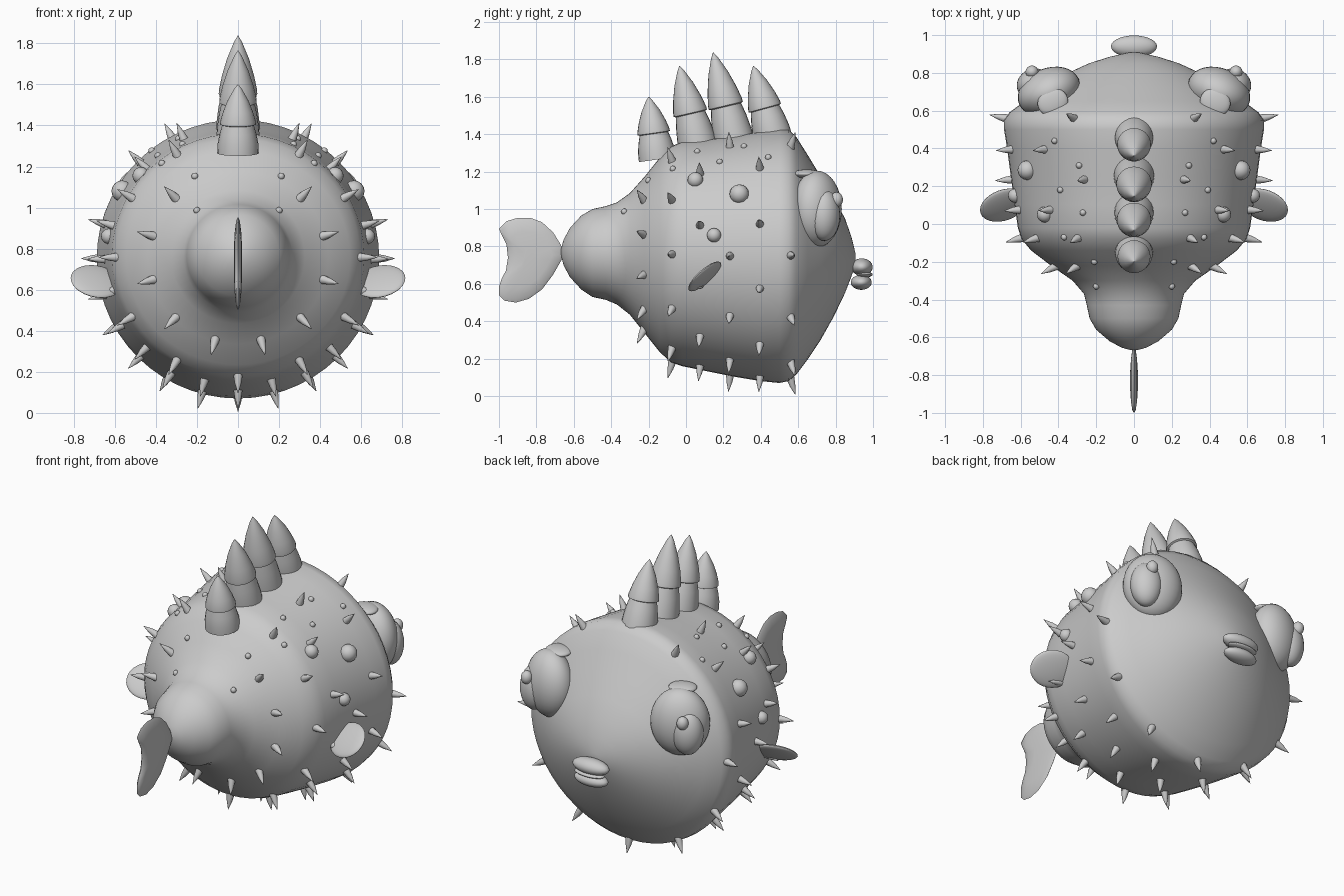
import bpy, bmesh, math
from mathutils import Vector, Matrix

if "Cube" in bpy.data.objects:
    bpy.data.objects.remove(bpy.data.objects["Cube"])

grey = bpy.data.materials.new("plain grey")
grey.diffuse_color = (0.6, 0.6, 0.6, 1)
grey.use_nodes = True
grey.node_tree.nodes["Principled BSDF"].inputs["Base Color"].default_value = grey.diffuse_color


def finish(name, bm, angle=40):
    bmesh.ops.recalc_face_normals(bm, faces=bm.faces)
    me = bpy.data.meshes.new(name)
    bm.to_mesh(me)
    bm.free()
    me.materials.append(grey)
    ob = bpy.data.objects.new(name, me)
    bpy.context.collection.objects.link(ob)
    bpy.ops.object.select_all(action='DESELECT')
    bpy.context.view_layer.objects.active = ob
    ob.select_set(True)
    bpy.ops.object.shade_smooth_by_angle(angle=math.radians(angle))
    return ob


def frame(centre, x, y, z):
    m = Matrix((x, y, z)).transposed().to_4x4()
    m.translation = centre
    return m


def aim(centre, direction):
    return Matrix.Translation(centre) @ Vector(direction).to_track_quat('Z', 'Y').to_matrix().to_4x4()


def ellipsoid(bm, matrix, radii, seg=20):
    bmesh.ops.create_uvsphere(bm, u_segments=seg, v_segments=max(6, seg // 2), radius=1,
                              matrix=matrix @ Matrix.Diagonal((*radii, 1)))


def lathe(bm, matrix, profile, seg=24):
    rings = [[bm.verts.new(matrix @ Vector((r * math.cos(t), r * math.sin(t), h)))
              for t in (2 * math.pi * i / seg for i in range(seg))] for r, h in profile]
    for a, b in zip(rings, rings[1:]):
        for i in range(seg):
            j = (i + 1) % seg
            bm.faces.new((a[i], a[j], b[j], b[i]))
    bm.faces.new(rings[0])
    bm.faces.new(rings[-1])


# Body stations: y, bottom z, top z, half width
STATIONS = [(-.668, .755, .785, .015), (-.655, .70, .835, .065), (-.62, .635, .90, .13),
            (-.56, .57, .965, .20), (-.50, .53, 1.0, .235), (-.43, .515, 1.015, .25),
            (-.37, .49, 1.035, .265), (-.30, .435, 1.085, .325), (-.22, .335, 1.175, .44),
            (-.14, .235, 1.275, .545), (-.08, .18, 1.335, .595), (-.02, .16, 1.36, .615),
            (.1, .135, 1.37, .632), (.25, .105, 1.392, .652), (.4, .08, 1.415, .672),
            (.5, .07, 1.428, .688), (.55, .08, 1.425, .688), (.59, .115, 1.385, .66),
            (.65, .195, 1.29, .58), (.72, .30, 1.175, .48), (.79, .425, 1.06, .37),
            (.85, .55, .95, .24), (.885, .64, .85, .13), (.907, .71, .76, .03)]


def section(y):
    for a, b in zip(STATIONS, STATIONS[1:]):
        if a[0] <= y <= b[0]:
            t = (y - a[0]) / (b[0] - a[0])
            lo, hi, w = (a[k] + t * (b[k] - a[k]) for k in (1, 2, 3))
            return (lo + hi) / 2, (hi - lo) / 2, w


def surface(y, ang):
    c, h, w = section(y)
    return Vector((w * math.cos(ang), y, c + h * math.sin(ang)))


def normal(y, ang):
    du = surface(y, ang + .02) - surface(y, ang - .02)
    dv = surface(y + .03, ang) - surface(y - .03, ang)
    n = du.cross(dv).normalized()
    return n if n.dot(Vector((math.cos(ang), 0, math.sin(ang)))) > 0 else -n


bm = bmesh.new()
SEG = 56
rings = [[bm.verts.new(surface(s[0], 2 * math.pi * i / SEG)) for i in range(SEG)] for s in STATIONS]
for a, b in zip(rings, rings[1:]):
    for i in range(SEG):
        j = (i + 1) % SEG
        bm.faces.new((a[i], a[j], b[j], b[i]))
bm.faces.new(rings[0])
bm.faces.new(rings[-1])
finish("body", bm, 60)

# Small spikes in staggered rings around the body
EVEN, ODD = (60, 30, 0, -30, -60, -90), (45, 15, -15, -45, -75)
bm = bmesh.new()
for y, angles in ((.56, (62, 0, -30, -60, -90)), (.395, ODD), (.235, (66, 0, -30, -60, -90)),
                  (.075, ODD), (-.075, EVEN), (-.225, ODD)):
    for deg in angles:
        for a in {deg, 180 - deg} if deg != -90 else {deg}:
            a = math.radians(a)
            n = (normal(y, a) + Vector((math.cos(a), 0, math.sin(a)))).normalized()
            lathe(bm, aim(surface(y, a) - n * .015, n), ((.024, 0), (.016, .05), (.001, .1)), 10)
finish("body_spikes", bm)

# Warts: y, x, radius
bm = bmesh.new()
for y, x, r in ((.44, .42, .017), (.31, .29, .017), (.18, .39, .017), (.06, .27, .017),
                (-.07, .37, .017), (-.2, .21, .017), (-.33, .2, .017)):
    a = math.acos(x / section(y)[2])
    for s in (a, math.pi - a):
        ellipsoid(bm, Matrix.Translation(surface(y, s)), (r, r, r), 12)
for y, z, r in ((.05, 1.155, .042), (.285, 1.08, .052), (.15, .86, .038)):
    c, h, w = section(y)
    a = math.asin((z - c) / h)
    for s in (a, math.pi - a):
        ellipsoid(bm, Matrix.Translation(surface(y, s)), (r, r, r), 16)
finish("warts", bm)

# Back spines: flared collar with a pointed cap, leaning to the tail
for i, (y0, z0, y1, z1, k) in enumerate(((.46, 1.40, .36, 1.765, .95), (.255, 1.375, .145, 1.838, 1),
                                         (.06, 1.355, -.035, 1.765, .97), (-.155, 1.285, -.2, 1.6, .93))):
    d = Vector((0, y1 - y0, z1 - z0))
    L = d.length
    bm = bmesh.new()
    m = aim((0, y0, z0), d)
    lathe(bm, m, ((.108 * k, -.02), (.106 * k, .03), (.095 * k, .25 * L), (.078 * k, .42 * L)))
    lathe(bm, m, ((.07 * k, .36 * L), (.094 * k, .385 * L), (.093 * k, .43 * L), (.078 * k, .58 * L),
                  (.053 * k, .76 * L), (.02 * k, .93 * L), (.001, L)))
    finish(f"back_spine_{i + 1}", bm, 50)

for side, s in (("right", 1), ("left", -1)):
    # Eyes: flattened ball, iris, pupil and lid
    x, n, z = Vector((.92, -.39 * s, 0)), Vector((.39 * s, .92, 0)), Vector((0, 0, 1))
    for part, c, r in (("eyeball", (.45, .70, 1.0), (.172, .125, .205)),
                       ("iris", (.53, .74, .967), (.092, .082, .137)),
                       ("pupil", (.54, .805, 1.05), (.034, .034, .04)),
                       ("eyelid", (.43, .645, 1.188), (.082, .072, .024))):
        bm = bmesh.new()
        ellipsoid(bm, frame((c[0] * s, c[1], c[2]), x, n, z), r, 32)
        finish(f"{side}_{part}", bm)
    # Side fins: tilted oval plates
    u = Vector((.94 * s, -.34, 0))
    w = Vector((.08 * s, .72, .69)).normalized()
    w = (w - u * w.dot(u)).normalized()
    bm = bmesh.new()
    ellipsoid(bm, frame((.69 * s, .1, .64), u, w, u.cross(w)), (.13, .112, .022), 28)
    finish(f"{side}_fin", bm, 50)

# Lips
for part, c, r in (("upper_lip", (0, .94, .69), (.122, .058, .046)),
                   ("mouth", (0, .955, .65), (.10, .043, .016)),
                   ("lower_lip", (0, .937, .608), (.112, .056, .04))):
    bm = bmesh.new()
    ellipsoid(bm, Matrix.Translation(c), r, 28)
    finish(part, bm)

# Tail fin: lobed outline with a lens-shaped thickness
OUT = [(-.65, .76), (-.67, .81), (-.71, .875), (-.77, .93), (-.83, .952), (-.9, .953), (-.96, .935),
       (-1, .895), (-.985, .86), (-.96, .81), (-.952, .74), (-.963, .67), (-.985, .63), (-1, .585),
       (-1, .54), (-.97, .51), (-.91, .5), (-.84, .52), (-.77, .57), (-.71, .65), (-.67, .72)]
bm = bmesh.new()
rim = [bm.verts.new((0, y, z)) for y, z in OUT]
for s in (-1, 1):
    prev = rim
    for f, t in ((.92, .009), (.65, .016), (.3, .02)):
        ring = [bm.verts.new((s * t, -.83 + (y + .83) * f, .74 + (z - .74) * f)) for y, z in OUT]
        for i in range(len(OUT)):
            j = (i + 1) % len(OUT)
            bm.faces.new((prev[i], prev[j], ring[j], ring[i]))
        prev = ring
    bm.faces.new(prev)
finish("tail_fin", bm, 50)
